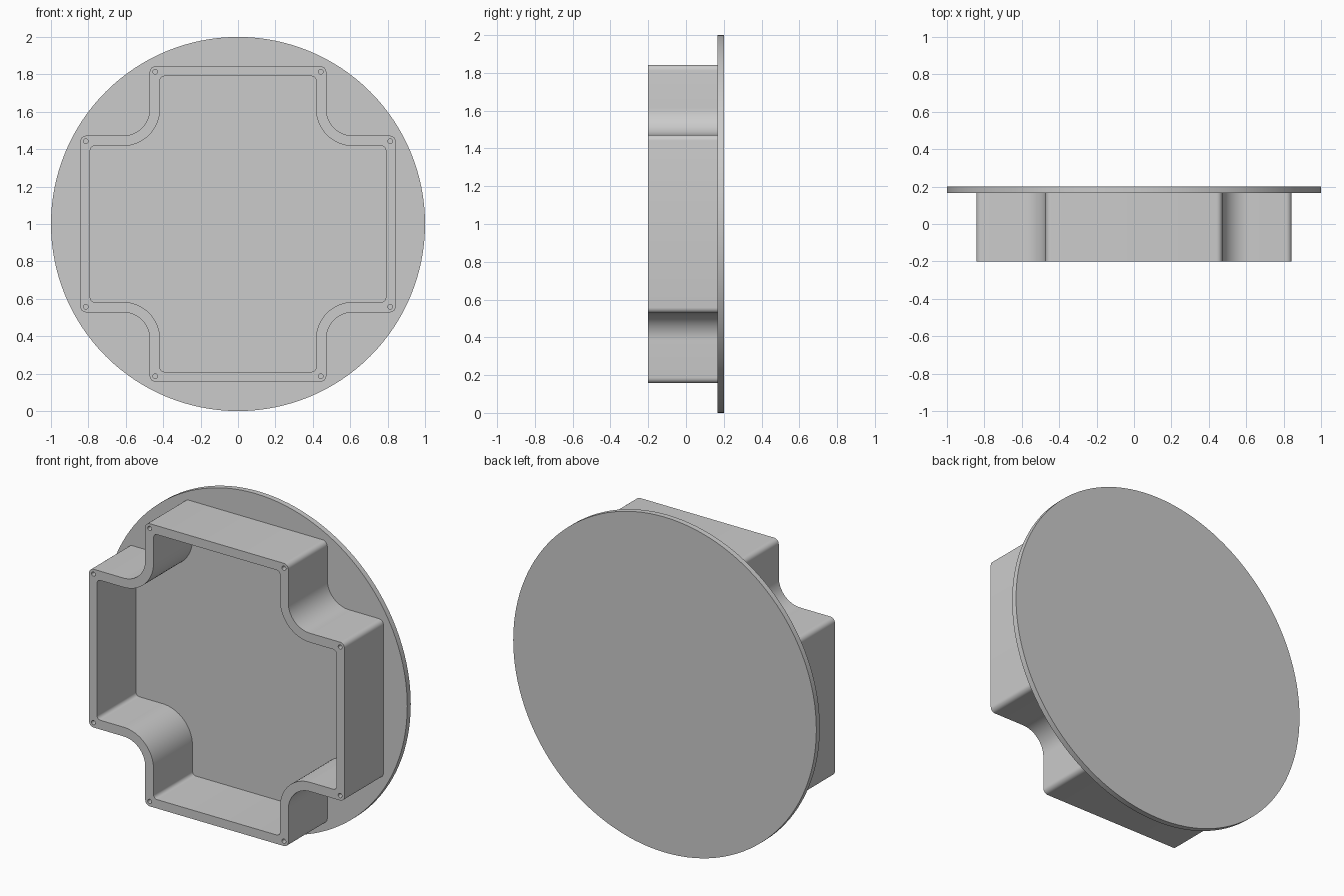
import bpy
import bmesh
from math import pi, sin, cos, radians
from mathutils import Matrix

cube = bpy.data.objects.get("Cube")
if cube:
    bpy.data.objects.remove(cube)

FRONT, SEAM, BACK = -0.2, 0.167, 0.2    # depth stations along y
CENTRE_Z = 1.0
FILLET = 0.615                          # centre of each concave corner arc

grey = bpy.data.materials.new("plain grey")
grey.use_nodes = True
colour = (0.6, 0.6, 0.6, 1)
grey.diffuse_color = colour
grey.node_tree.nodes["Principled BSDF"].inputs["Base Color"].default_value = colour


def arc(cx, cy, r, start, end, steps):
    angles = [radians(start + (end - start) * i / steps) for i in range(steps + 1)]
    return [(cx + r * cos(a), cy + r * sin(a)) for a in angles]


def cross_outline(arm, half, corner):
    """Cross with rounded tips and concave inner corners, counter-clockwise."""
    quarter = arc(arm - corner, half - corner, corner, 0, 90, 6)
    quarter += arc(FILLET, FILLET, FILLET - half, 270, 180, 16)
    quarter += arc(half - corner, arm - corner, corner, 0, 90, 6)
    points = []
    for c, s in ((1, 0), (0, 1), (-1, 0), (0, -1)):
        points += [(c * x - s * y, s * x + c * y) for x, y in quarter]
    return points


def extrude_outlines(name, outlines, y0, y1):
    """Fill nested outlines in the front plane and give them depth."""
    curve = bpy.data.curves.new(name, "CURVE")
    curve.dimensions = "2D"
    curve.fill_mode = "BOTH"
    curve.extrude = (y1 - y0) / 2
    for outline in outlines:
        spline = curve.splines.new("POLY")
        spline.points.add(len(outline) - 1)
        for point, (x, y) in zip(spline.points, outline):
            point.co = (x, y, 0, 1)
        spline.use_cyclic_u = True
    helper = bpy.data.objects.new(name + " outline", curve)
    bpy.context.collection.objects.link(helper)
    bpy.context.view_layer.update()
    mesh = bpy.data.meshes.new_from_object(helper)
    bpy.data.objects.remove(helper)

    # Weld caps to sides and stand the shape upright
    bm = bmesh.new()
    bm.from_mesh(mesh)
    bmesh.ops.remove_doubles(bm, verts=bm.verts, dist=0.0001)
    place = Matrix.Translation((0, (y0 + y1) / 2, CENTRE_Z)) @ Matrix.Rotation(pi / 2, 4, "X")
    bmesh.ops.transform(bm, matrix=place, verts=bm.verts)
    bmesh.ops.recalc_face_normals(bm, faces=bm.faces)
    bm.to_mesh(mesh)
    bm.free()

    mesh.name = name
    mesh.materials.clear()
    mesh.materials.append(grey)
    obj = bpy.data.objects.new(name, mesh)
    bpy.context.collection.objects.link(obj)
    bpy.ops.object.select_all(action="DESELECT")
    obj.select_set(True)
    bpy.context.view_layer.objects.active = obj
    bpy.ops.object.shade_smooth_by_angle(angle=radians(30))
    return obj


# Round back plate
extrude_outlines("back_plate", [arc(0, 0, 1, 0, 360, 128)[:-1]], SEAM, BACK)

# Cross-shaped wall with a screw hole in every outer corner
holes = [arc(sx * x, sy * y, 0.013, 0, 360, 16)[:-1]
         for x, y in ((0.443, 0.814), (0.814, 0.443))
         for sx in (1, -1) for sy in (1, -1)]
wall = [cross_outline(0.843, 0.472, 0.03), cross_outline(0.79, 0.417, 0.022)]
extrude_outlines("cross_wall", wall + holes, FRONT, SEAM)
